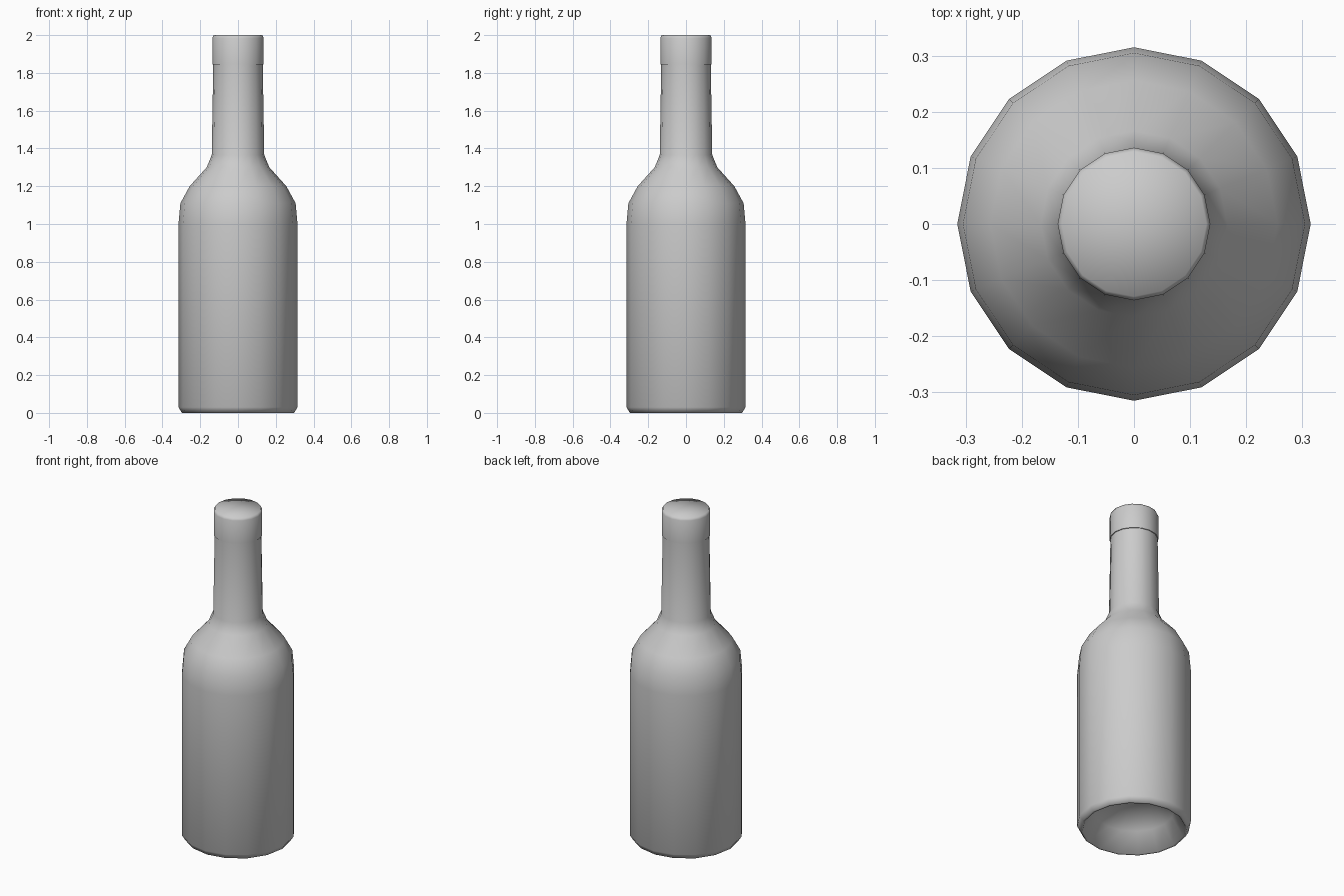
import bpy, bmesh, math

if "Cube" in bpy.data.objects:
    bpy.data.objects.remove(bpy.data.objects["Cube"])

SIDES = 16


def lathe(name, profile, sharp_angle):
    """Spin a (radius, height) profile about z; zero radius makes a pole."""
    bm = bmesh.new()
    rings = []
    for r, z in profile:
        n = SIDES if r > 0 else 1
        rings.append([bm.verts.new((r * math.cos(math.tau * i / SIDES),
                                    r * math.sin(math.tau * i / SIDES), z))
                      for i in range(n)])
    for a, b in zip(rings, rings[1:]):
        for i in range(SIDES):
            j = (i + 1) % SIDES
            quad = [a[i % len(a)], a[j % len(a)], b[j % len(b)], b[i % len(b)]]
            bm.faces.new(list(dict.fromkeys(quad)))
    bmesh.ops.recalc_face_normals(bm, faces=bm.faces)
    mesh = bpy.data.meshes.new(name)
    bm.to_mesh(mesh)
    bm.free()
    obj = bpy.data.objects.new(name, mesh)
    bpy.context.collection.objects.link(obj)
    bpy.ops.object.select_all(action='DESELECT')
    obj.select_set(True)
    bpy.context.view_layer.objects.active = obj
    bpy.ops.object.shade_smooth_by_angle(angle=math.radians(sharp_angle))
    return obj


# Bottle glass: hollow punt, straight body, rounded shoulder, slim neck
lathe("bottle_body", [
    (0, 0.18), (0.12, 0.17), (0.22, 0.11), (0.285, 0.005), (0.297, 0.005),
    (0.315, 0.03), (0.315, 1.0), (0.305, 1.11), (0.256, 1.2), (0.166, 1.3),
    (0.139, 1.365), (0.131, 1.845), (0, 1.845)], 60)

# Cap over the mouth
lathe("bottle_cap", [
    (0, 1.845), (0.136, 1.845), (0.136, 1.985), (0.129, 2.0), (0, 2.0)], 80)

# Settle the base rim on the ground
for v in bpy.data.objects["bottle_body"].data.vertices:
    if abs(v.co.z - 0.005) < 1e-4:
        v.co.z = 0
